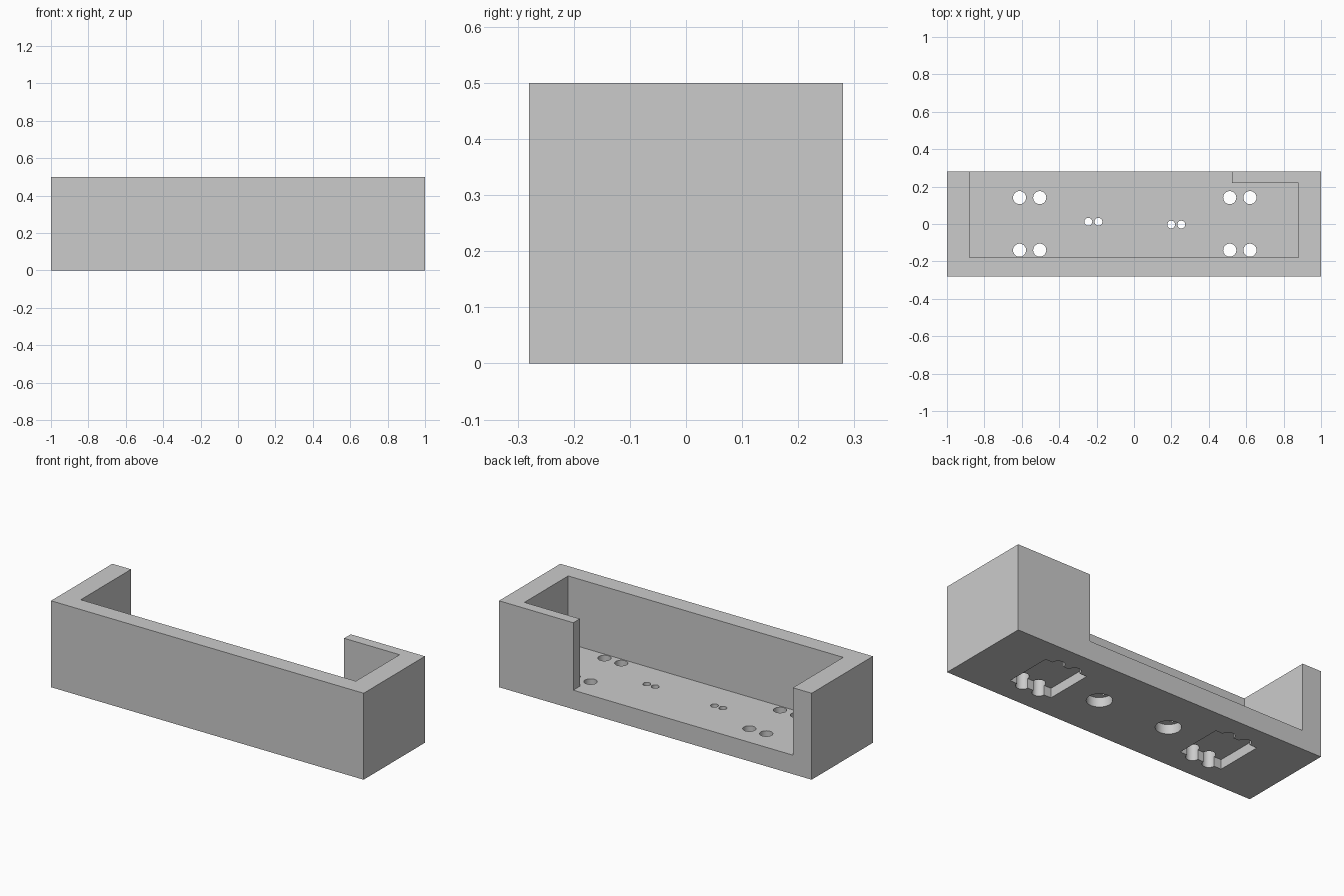
import bpy
import bmesh
from math import cos, sin, pi, radians

if "Cube" in bpy.data.objects:
    bpy.data.objects.remove(bpy.data.objects["Cube"])

FLOOR = 0.11    # floor thickness
RECESS = 0.055  # depth of the underside recesses


def prism(name, points, z0, z1):
    """Extrude a closed xy outline from z0 to z1."""
    bm = bmesh.new()
    face = bm.faces.new([bm.verts.new((x, y, z0)) for x, y in points])
    top = bmesh.ops.extrude_face_region(bm, geom=[face])["geom"]
    verts = [v for v in top if isinstance(v, bmesh.types.BMVert)]
    bmesh.ops.translate(bm, verts=verts, vec=(0, 0, z1 - z0))
    bmesh.ops.recalc_face_normals(bm, faces=bm.faces)
    mesh = bpy.data.meshes.new(name)
    bm.to_mesh(mesh)
    bm.free()
    obj = bpy.data.objects.new(name, mesh)
    bpy.context.collection.objects.link(obj)
    return obj


def rect(cx, cy, hx, hy):
    return [(cx - hx, cy - hy), (cx + hx, cy - hy),
            (cx + hx, cy + hy), (cx - hx, cy + hy)]


def circle(cx, cy, r, n=32):
    return [(cx + r * cos(2 * pi * i / n), cy + r * sin(2 * pi * i / n))
            for i in range(n)]


# Outer block
tray = prism("tray_body", rect(0, 0, 1, 0.28), 0, 0.5)


def cut(points, z0, z1):
    """Subtract an extruded outline from the tray."""
    cutter = prism("cutter", points, z0, z1)
    cutter.hide_render = True
    mod = tray.modifiers.new("cut", "BOOLEAN")
    mod.operation = "DIFFERENCE"
    mod.solver = "EXACT"
    mod.object = cutter
    bpy.context.view_layer.objects.active = tray
    bpy.ops.object.modifier_apply(modifier=mod.name)
    bpy.data.objects.remove(cutter)


# Interior, open at the back except for the return wall on the right
cut([(-0.88, -0.18), (0.88, -0.18), (0.88, 0.22),
     (0.525, 0.22), (0.525, 0.4), (-0.88, 0.4)], FLOOR, 0.7)

# Rectangular underside pockets, each with four mounting holes
for cx in (-0.558, 0.566):
    cut(rect(cx, 0, 0.135, 0.14), -0.1, RECESS)
    for dx in (-0.054, 0.054):
        for y in (-0.14, 0.141):
            cut(circle(cx + dx, y, 0.035), -0.1, 0.2)

# Round underside recesses, each with a pair of small through holes
for cx, cy in ((-0.217, 0.012), (0.226, -0.003)):
    cut(circle(cx, cy, 0.067), -0.1, RECESS)
    for dx in (-0.027, 0.027):
        cut(circle(cx + dx, cy, 0.021), -0.1, 0.2)

# Smooth hole walls, sharp edges elsewhere
tray.select_set(True)
bpy.context.view_layer.objects.active = tray
bpy.ops.object.shade_smooth_by_angle(angle=radians(30))
